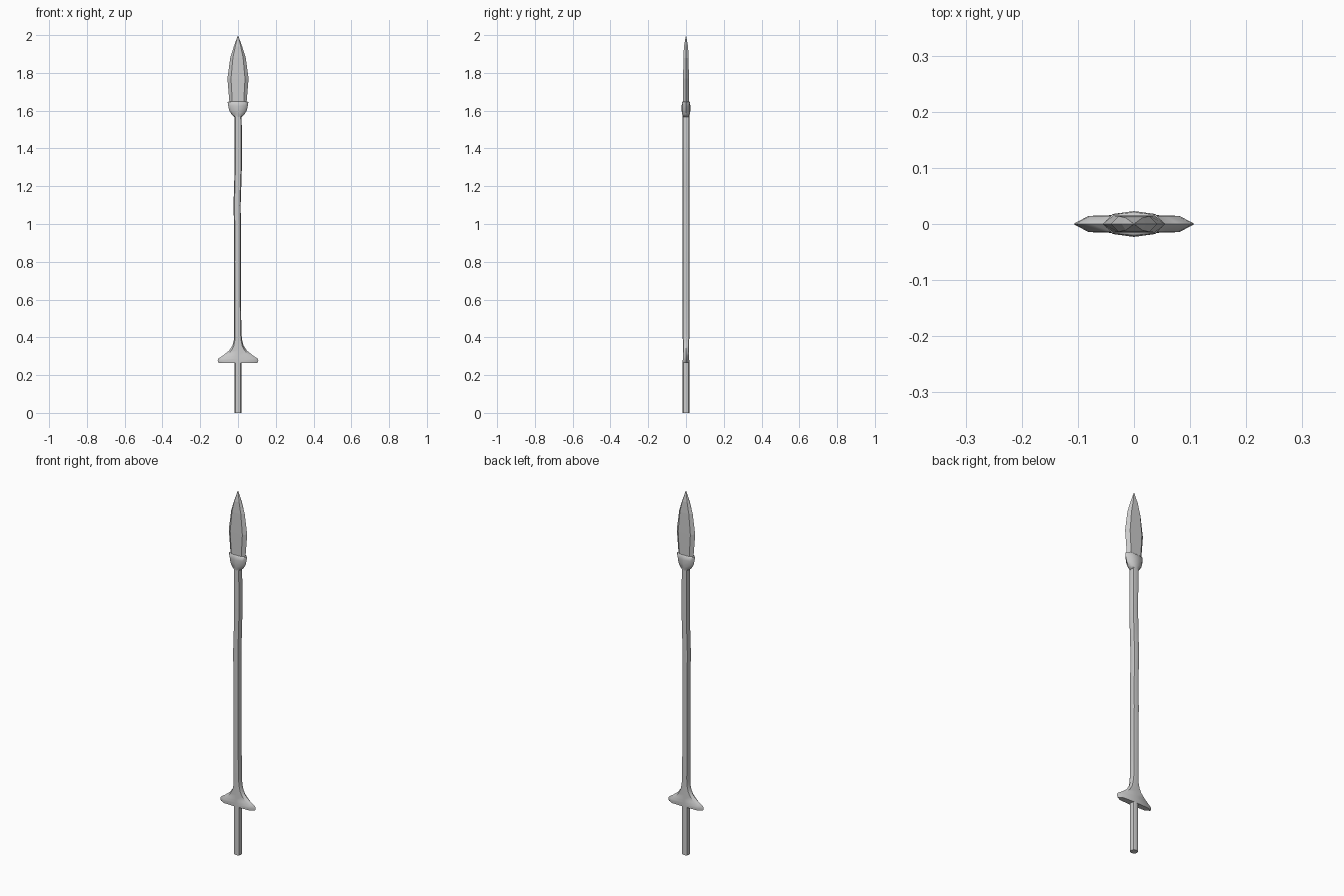
import bpy, bmesh

if "Cube" in bpy.data.objects:
    bpy.data.objects.remove(bpy.data.objects["Cube"])


def loft(name, sections, ring, smooth=40):
    """Skin rings along z. Section: (z, centre x, half width, half depth)."""
    bm = bmesh.new()
    rows = [[bm.verts.new((cx + hx * u, hy * v, z)) for u, v in ring]
            for z, cx, hx, hy in sections]
    n = len(ring)
    for a, b in zip(rows, rows[1:]):
        for i in range(n):
            j = (i + 1) % n
            bm.faces.new((a[i], a[j], b[j], b[i]))
    bm.faces.new(rows[0][::-1])
    bm.faces.new(rows[-1])
    bmesh.ops.remove_doubles(bm, verts=bm.verts, dist=0.00005)
    bmesh.ops.recalc_face_normals(bm, faces=bm.faces)
    me = bpy.data.meshes.new(name)
    bm.to_mesh(me)
    bm.free()
    ob = bpy.data.objects.new(name, me)
    bpy.context.collection.objects.link(ob)
    if smooth:
        bpy.ops.object.select_all(action='DESELECT')
        ob.select_set(True)
        bpy.context.view_layer.objects.active = ob
        bpy.ops.object.shade_smooth_by_angle(angle=smooth * 3.14159 / 180)
    return ob


def octagon(u, v):
    """Eight-sided ring with points on both axes."""
    return [(1, 0), (u, v), (0, 1), (-u, v), (-1, 0), (-u, -v), (0, -1), (u, -v)]


def hexagon(u):
    """Flat-faced ring with a sharp edge on each side."""
    return [(1, 0), (u, 1), (-u, 1), (-1, 0), (-u, -1), (u, -1)]


# Straight grip below the guard
loft("grip", [(0, 0, .019, .018), (.28, 0, .019, .018)], octagon(.75, .75), 50)

# Slightly crooked shaft that flares into the guard
loft("shaft_and_guard", [
    (.265, 0, .103, .017), (.275, 0, .108, .017), (.288, 0, .104, .017),
    (.305, 0, .078, .017), (.33, 0, .047, .017), (.355, 0, .030, .017),
    (.385, 0, .022, .017), (.42, -.001, .019, .018), (.60, -.002, .018, .018),
    (.80, -.003, .019, .018), (.95, -.002, .018, .018), (1.10, -.005, .019, .018),
    (1.22, -.001, .019, .018), (1.35, .002, .020, .018), (1.45, .001, .020, .018),
    (1.58, 0, .019, .018)], octagon(.75, .85), 50)

# Cup that holds the blade
loft("blade_socket", [
    (1.565, 0, .018, .018), (1.58, 0, .034, .020), (1.60, 0, .046, .023),
    (1.625, 0, .052, .023), (1.645, 0, .055, .021), (1.648, 0, .048, .018)],
    octagon(.72, .78), 50)

# Leaf-shaped blade with bevelled edges
loft("blade", [
    (1.60, 0, .040, .015), (1.65, 0, .046, .015), (1.77, 0, .056, .015),
    (1.88, 0, .041, .014), (1.94, 0, .022, .011), (2.0, 0, 0, 0)],
    hexagon(.66), None)
